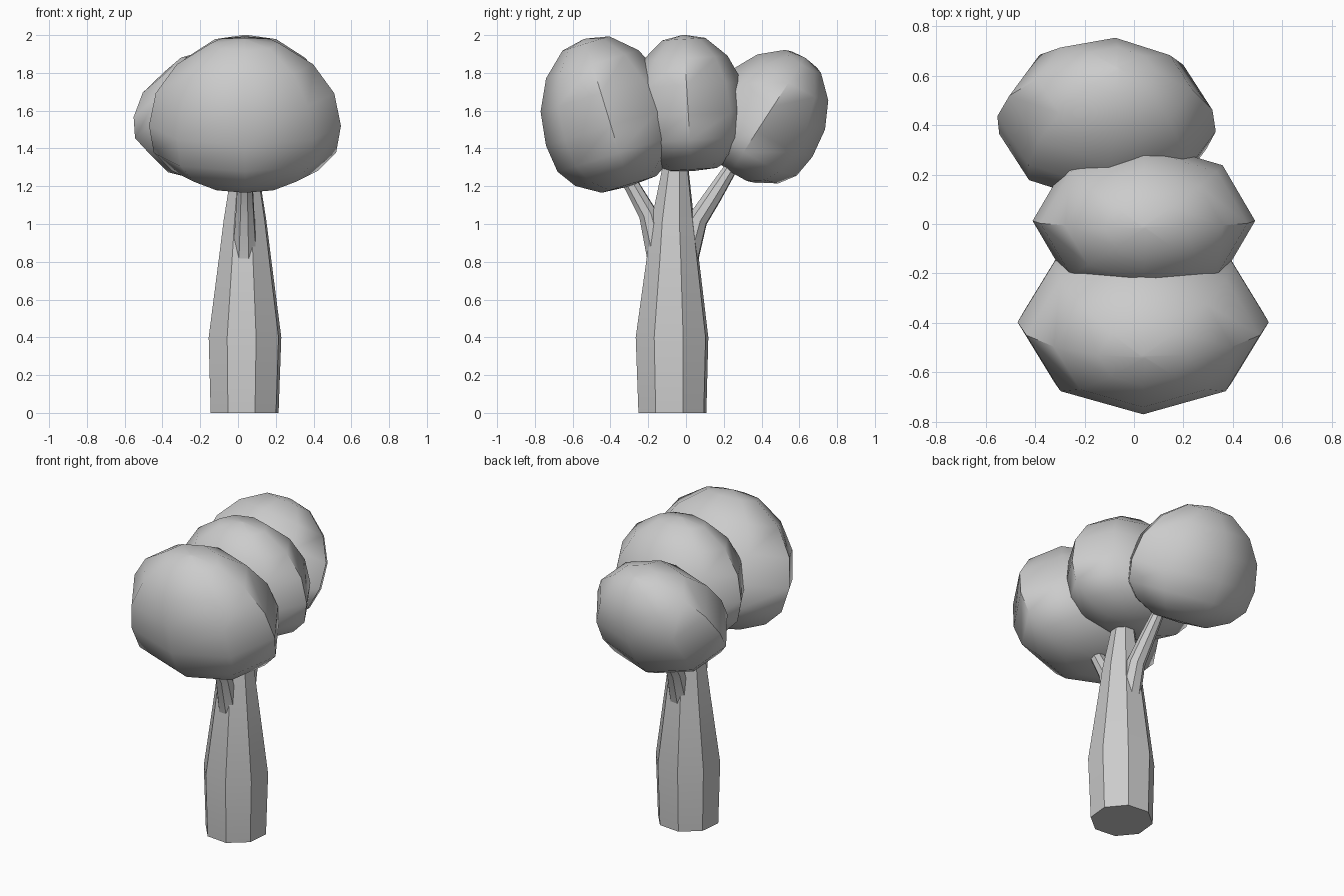
import bpy, bmesh
from math import sin, cos, pi, radians
from mathutils import Vector, Euler

if "Cube" in bpy.data.objects:
    bpy.data.objects.remove(bpy.data.objects["Cube"])


def loft(name, rings, angle):
    """Skin a list of closed rings, cap both ends, and shade smooth."""
    bm = bmesh.new()
    loops = [[bm.verts.new(p) for p in ring] for ring in rings]
    n = len(loops[0])
    for a, b in zip(loops, loops[1:]):
        for i in range(n):
            j = (i + 1) % n
            bm.faces.new((a[i], a[j], b[j], b[i]))
    bm.faces.new(loops[0][::-1])
    bm.faces.new(loops[-1])
    bmesh.ops.recalc_face_normals(bm, faces=bm.faces)
    mesh = bpy.data.meshes.new(name)
    bm.to_mesh(mesh)
    bm.free()
    ob = bpy.data.objects.new(name, mesh)
    bpy.context.collection.objects.link(ob)
    bpy.ops.object.select_all(action='DESELECT')
    ob.select_set(True)
    bpy.context.view_layer.objects.active = ob
    bpy.ops.object.shade_smooth_by_angle(angle=radians(angle))
    return ob


def limb(name, path, sides=8, turn=17, level=False):
    """Tapered tube along (x, y, z, radius) points."""
    pts = [Vector(p[:3]) for p in path]
    rings = []
    for k, p in enumerate(pts):
        t = Vector((0, 0, 1))
        if not level:
            t = (pts[min(k + 1, len(pts) - 1)] - pts[max(k - 1, 0)]).normalized()
        q = Vector((0, 0, 1)).rotation_difference(t)
        r = path[k][3]
        rings.append([p + q @ Vector((r * cos(a), r * sin(a), 0))
                      for a in (2 * pi * i / sides + radians(turn) for i in range(sides))])
    return loft(name, rings, 40)


# foliage profile: (relative radius, height along the axis)
PROFILE = [(0.02, -.345), (.42, -.335), (.76, -.26), (.95, -.16), (1, -.01),
           (.93, .17), (.71, .33), (.36, .445), (0.02, .47)]


def foliage(name, centre, size, rot):
    """Eight-sided egg-like clump, wide in x, tilted as a whole."""
    m = Euler([radians(a) for a in rot], 'XYZ').to_matrix()
    rings = [[Vector(centre) + m @ (size * Vector((.508 * r * cos(a), .36 * r * sin(a), h)))
              for a in (pi * i / 4 for i in range(8))] for r, h in PROFILE]
    return loft(name, rings, 50)


# trunk
limb("trunk", [(.035, -.072, 0, .188), (.037, -.074, .4, .201), (.037, -.07, .83, .143),
               (.037, -.07, 1.02, .118), (.037, -.057, 1.28, .075), (.037, -.055, 1.4, .06)],
     level=True)

# branches
limb("front_branch", [(.037, -.135, .80, .07), (.037, -.2, 1.05, .052),
                      (.037, -.285, 1.2, .043), (.037, -.35, 1.3, .035)])
limb("back_branch", [(.037, -.005, .80, .07), (.035, .06, 1.02, .056),
                     (.025, .145, 1.15, .048), (.01, .24, 1.3, .036), (0, .28, 1.37, .03)])

# foliage clumps
foliage("front_foliage", (.037, -.40, 1.53), 1.0, (17, 0, 0))
foliage("middle_foliage", (.04, .012, 1.585), .886, (3.5, 0, 0))
foliage("back_foliage", (-.11, .41, 1.535), .875, (-33, 5, -4))
